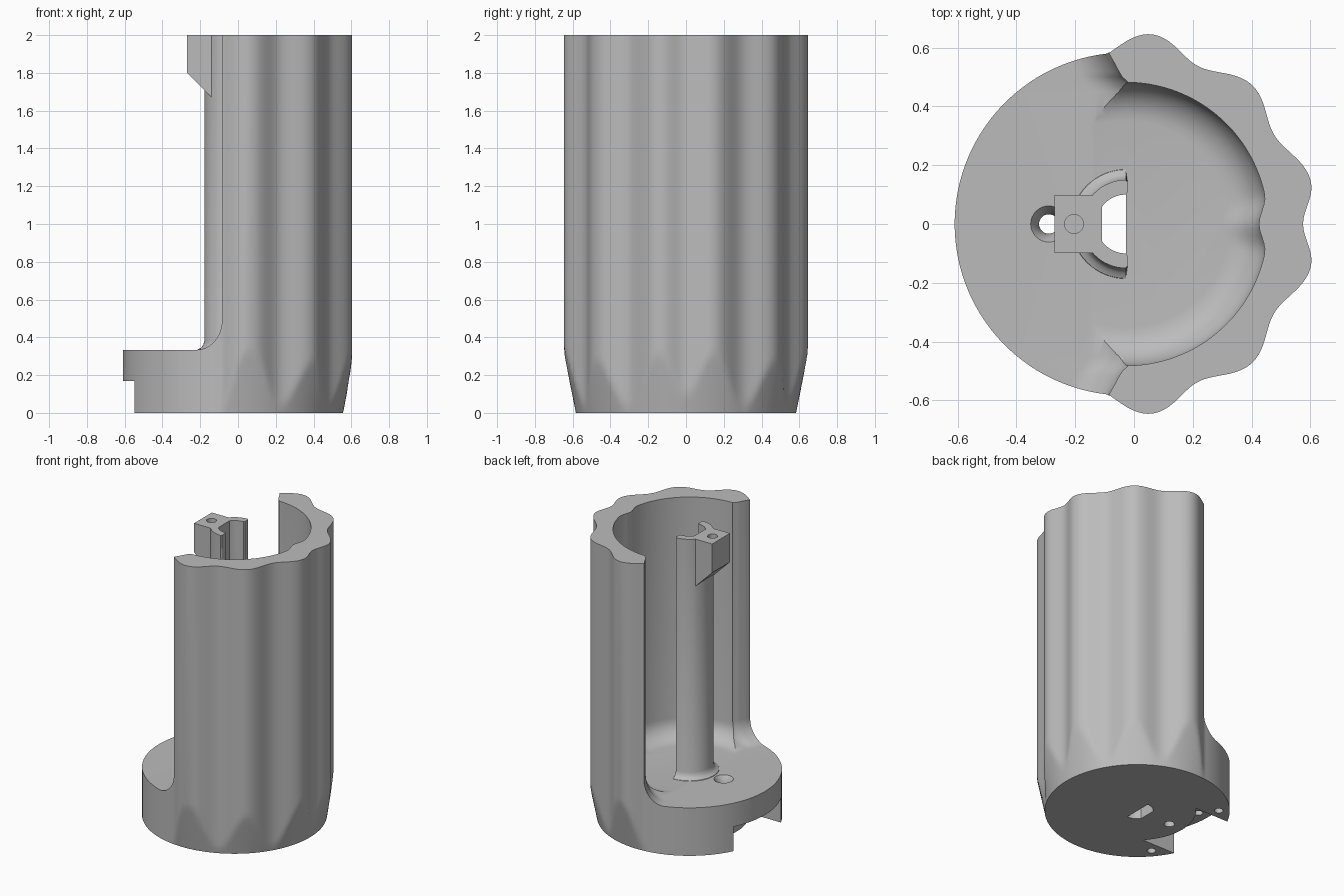
import bpy, bmesh
from math import sin, cos, pi, radians, degrees, sqrt, asin

if "Cube" in bpy.data.objects:
    bpy.data.objects.remove(bpy.data.objects["Cube"])

CX = -0.027      # axis of the round body
FLOOR = 0.335    # height of the cavity floor

grey = bpy.data.materials.new("plain grey")
grey.use_nodes = True
grey.diffuse_color = (0.5, 0.5, 0.5, 1)
grey.node_tree.nodes["Principled BSDF"].inputs["Base Color"].default_value = (0.5, 0.5, 0.5, 1)


def loft(name, rings):
    """Closed solid skinned through rings of equal point count."""
    bm = bmesh.new()
    loops = [[bm.verts.new(p) for p in ring] for ring in rings]
    n = len(loops[0])
    for a, b in zip(loops, loops[1:]):
        for i in range(n):
            j = (i + 1) % n
            bm.faces.new((a[i], a[j], b[j], b[i]))
    bm.faces.new(loops[0])
    bm.faces.new(loops[-1])
    bmesh.ops.recalc_face_normals(bm, faces=bm.faces)
    mesh = bpy.data.meshes.new(name)
    bm.to_mesh(mesh)
    bm.free()
    mesh.materials.append(grey)
    ob = bpy.data.objects.new(name, mesh)
    bpy.context.collection.objects.link(ob)
    return ob


def prism(name, outline, z0, z1):
    return loft(name, [[(x, y, z) for x, y in outline] for z in (z0, z1)])


def arc(cx, cy, r, a0, a1, n):
    steps = [radians(a0 + (a1 - a0) * i / n) for i in range(n + 1)]
    return [(cx + r * cos(a), cy + r * sin(a)) for a in steps]


def disc(x, y, r, n=32):
    return arc(x, y, r, 0, 360, n)[:-1]


def combine(target, tool, operation="DIFFERENCE"):
    tool.hide_render = True
    mod = target.modifiers.new("combine", "BOOLEAN")
    mod.operation, mod.solver, mod.object = operation, "EXACT", tool
    bpy.context.view_layer.objects.active = target
    bpy.ops.object.modifier_apply(modifier=mod.name)
    bpy.data.objects.remove(tool)


# Fluted outer wall: ridge and groove radii against angle, mirrored in y
WAVE = [(0, .602), (13, .645), (31, .588), (48, .638), (65, .59), (82, .651), (102, .565), (181, .565)]


def outer_radius(a):
    d = degrees(abs(a))
    for (a0, r0), (a1, r1) in zip(WAVE, WAVE[1:]):
        if d <= a1:
            t = (1 - cos(pi * (d - a0) / (a1 - a0))) / 2
            return max(0.583, r0 + (r1 - r0) * t)


def inner_radius(a):
    t = min(1, abs(a) / radians(12.5))
    return 0.452 + 0.03 * (1 - cos(pi * t)) / 2


def polar_ring(radius, z, n):
    angles = [-pi + 2 * pi * i / n for i in range(n)]
    return [(CX + radius(a) * cos(a), radius(a) * sin(a), z) for a in angles]


# Body: flutes fade into a cone towards the round foot
levels = [0.035 * i for i in range(11)] + [2.0]
body = loft("fluted_body", [
    polar_ring(lambda a, z=z: min(outer_radius(a), 0.583 + 0.2 * z), z, 216) for z in levels])

# Bowl cavity with a rounded floor corner
FILLET = 0.13
bowl = [(FILLET * (1 - sin(t * pi / 16)), FLOOR + FILLET * (1 - cos(t * pi / 16))) for t in range(9)]
bowl.append((0, 2.2))
combine(body, loft("bowl_cutter", [
    polar_ring(lambda a, i=inset: inner_radius(a) - i, z, 140) for inset, z in bowl]))

# Open side: swept cut whose edge slants inwards across the wall
side = [(-0.9, 2.3), (-0.9, FLOOR - 0.001)] + arc(-0.235, FLOOR + 0.149, 0.15, -90, 0, 12) + [(-0.085, 2.3)]
half = [(0.9, 0), (0.58, 0), (0.545, 0.02), (0.52, 0.033), (0.5, 0.045), (0.485, 0.062), (0.45, 0.075)]
rows = half + [(-y, s) for y, s in reversed(half)]
combine(body, loft("side_cutter", [[(x + s * (x > -0.8), y, z) for x, z in side] for y, s in rows]))

# Latch pocket under the rim
edge = degrees(asin(0.26 / 0.37))
pocket = arc(CX, 0, 0.37, 180 - edge, 180 + edge, 20) + [(-0.8, -0.26), (-0.8, 0.26)]
combine(body, prism("pocket_cutter", pocket, -0.1, 0.17))

# Slot under the post, drain hole with a flared mouth, and blind sockets
PX = -0.028
flat = degrees(asin(0.06 / 0.1))
channel = arc(PX, 0, 0.1, 90, 180 - flat, 10) + arc(PX, 0, 0.1, 180 + flat, 270, 10)
combine(body, prism("slot_cutter", channel, -0.1, 0.6))
flare = [(0.033, -0.1), (0.033, 0.26), (0.038, 0.29), (0.048, 0.315), (0.065, FLOOR + 0.004)]
combine(body, loft("drain_cutter", [[(x, y, z) for x, y in disc(-0.29, 0, r)] for r, z in flare]))
for x, y, z0, z1 in ((-0.42, 0.33, -0.1, 0.12), (-0.42, -0.33, -0.1, 0.12), (-0.53, 0, 0.1, 0.27)):
    combine(body, prism("socket_cutter", disc(x, y, 0.028, 24), z0, z1))


# Post: half-round channel with a flared base
def post_ring(r, z):
    outer = arc(PX, 0, r, 270, 90, 32)
    tips = [(PX + 0.006, 0.142), (PX + 0.006, 0.108)]
    ring = outer + tips + channel + [(x, -y) for x, y in reversed(tips)]
    return [(x, y, z) for x, y in ring]


post = loft("centre_post", [post_ring(r, z) for r, z in (
    (0.19, FLOOR - 0.01), (0.185, FLOOR + 0.002), (0.167, FLOOR + 0.01),
    (0.156, FLOOR + 0.025), (0.15, FLOOR + 0.045), (0.15, 2.0))])

# Head block with a sloped underside and a screw socket
wedge = [(-0.27, 2.0), (-0.27, 1.8), (-0.14, 1.67), (-0.118, 1.67), (-0.118, 2.0)]
head = loft("post_head", [[(x, y, z) for x, z in wedge] for y in (-0.098, 0.098)])
combine(post, head, "UNION")
combine(post, prism("screw_cutter", disc(-0.204, 0, 0.032), 1.85, 2.1))

# Smooth curved walls, keep the edges crisp
bpy.ops.object.select_all(action="DESELECT")
for ob in (body, post):
    ob.select_set(True)
bpy.context.view_layer.objects.active = body
bpy.ops.object.shade_smooth_by_angle(angle=radians(30))
